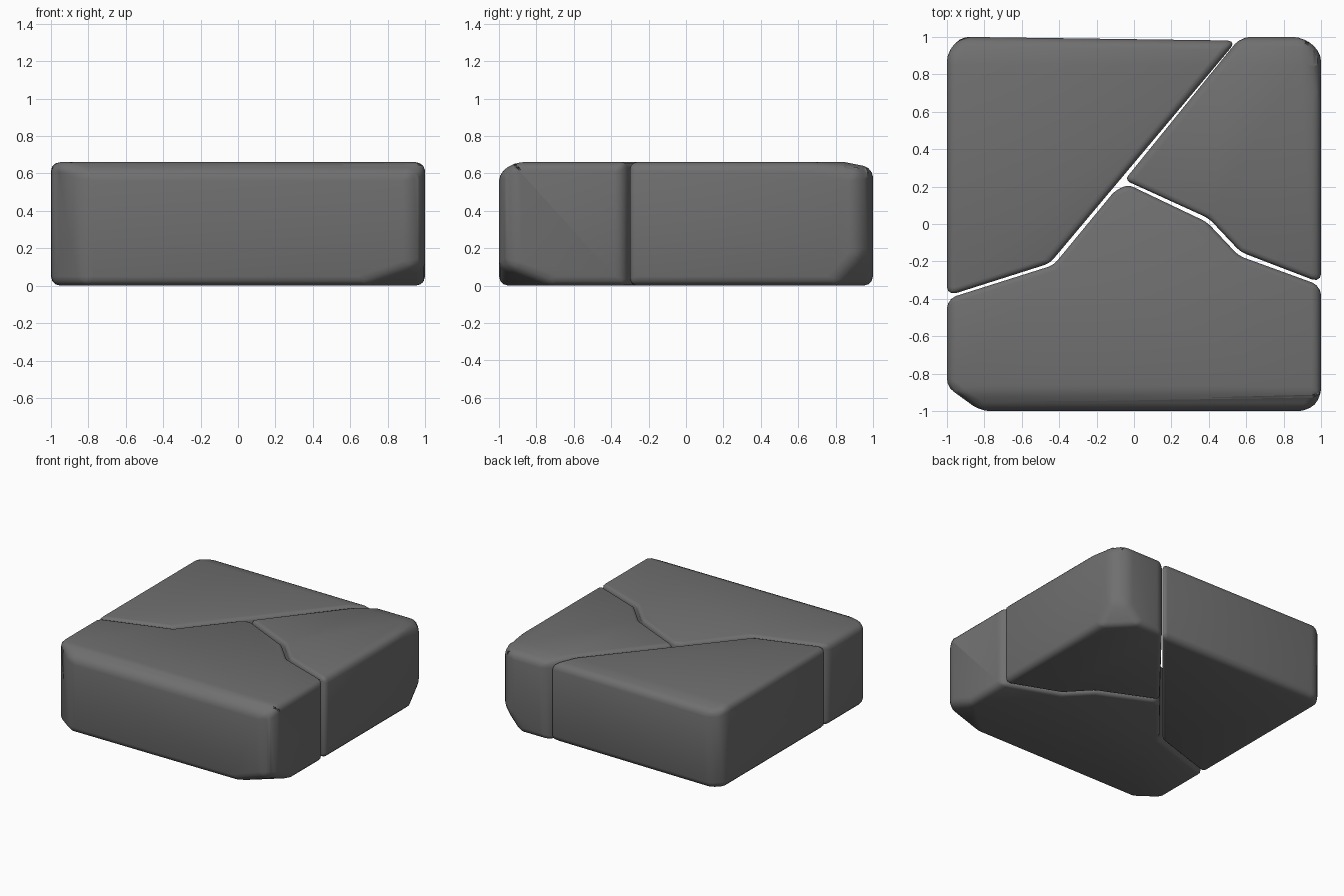
import bpy, bmesh
from mathutils import Vector

cube = bpy.data.objects.get("Cube")
if cube:
    bpy.data.objects.remove(cube, do_unlink=True)

HEIGHT = 0.66
BEVEL = 0.05

# Dark grey rock
stone = bpy.data.materials.new("dark_grey_stone")
stone.use_nodes = True
grey = (0.16, 0.16, 0.16, 1)
stone.diffuse_color = grey
bsdf = stone.node_tree.nodes["Principled BSDF"]
bsdf.inputs["Base Color"].default_value = grey
bsdf.inputs["Roughness"].default_value = 0.9


def make_stone(name, outline, cuts):
    """Extrude an outline, chip it with planes, then round its edges."""
    bm = bmesh.new()
    base = bm.faces.new([bm.verts.new((x, y, 0)) for x, y in outline])
    top = bmesh.ops.extrude_face_region(bm, geom=[base])["geom"]
    for v in top:
        if isinstance(v, bmesh.types.BMVert):
            v.co.z = HEIGHT
    bmesh.ops.recalc_face_normals(bm, faces=bm.faces[:])

    # Chipped corners and worn rims
    for point, normal in cuts:
        bmesh.ops.bisect_plane(bm, geom=bm.verts[:] + bm.edges[:] + bm.faces[:],
                               plane_co=point, plane_no=Vector(normal).normalized(),
                               clear_outer=True)
        bmesh.ops.holes_fill(bm, edges=[e for e in bm.edges if e.is_boundary])
    bmesh.ops.remove_doubles(bm, verts=bm.verts[:], dist=0.03)
    bmesh.ops.recalc_face_normals(bm, faces=bm.faces[:])

    # Outer edges are worn rounder than the seams
    weight = bm.edges.layers.float.new("bevel_weight_edge")
    for e in bm.edges:
        mid = (e.verts[0].co + e.verts[1].co) / 2
        if e.calc_face_angle(0) > 0.2:
            e[weight] = 1.0 if max(abs(mid.x), abs(mid.y)) > 0.9 else 0.6

    mesh = bpy.data.meshes.new(name)
    bm.to_mesh(mesh)
    bm.free()
    mesh.materials.append(stone)
    mesh.shade_smooth()
    obj = bpy.data.objects.new(name, mesh)
    bpy.context.collection.objects.link(obj)
    bevel = obj.modifiers.new("worn_edges", "BEVEL")
    bevel.limit_method = "WEIGHT"
    bevel.width = BEVEL
    bevel.segments = 3
    bevel.use_clamp_overlap = False
    return obj


# Front slab, with a worn front rim and a chipped lower corner
make_stone("front_stone",
           [(-1, -0.4), (-1, -0.87), (-0.82, -1), (0.93, -1), (1, -0.93),
            (1, -0.33), (0.56, -0.17), (0.39, 0.01), (-0.03, 0.21),
            (-0.1, 0.18), (-0.43, -0.22)],
           [((0, -1, 0.61), (0, -1, 2)),
            ((0.65, -1, 0), (0.3, -0.35, -0.875))])

# Back slab on the -x side
make_stone("back_right_stone",
           [(-1, -0.385), (-0.45, -0.21), (0.55, 0.98), (0.54, 1),
            (-0.92, 1), (-1, 0.92)],
           [((0, 1, 0.63), (0, 1, 5))])

# Back slab on the +x side, chipped above and below its outer corner
make_stone("back_left_stone",
           [(-0.05, 0.235), (0.4, 0.03), (0.57, -0.15), (1, -0.315),
            (1, 0.92), (0.9, 1), (0.57, 1)],
           [((1, 0.78, 0), (1, 1, -0.88)),
            ((0.9, 1, 0.66), (3.5, 1, 4.4)),
            ((0, 1, 0.63), (0, 1, 5))])
